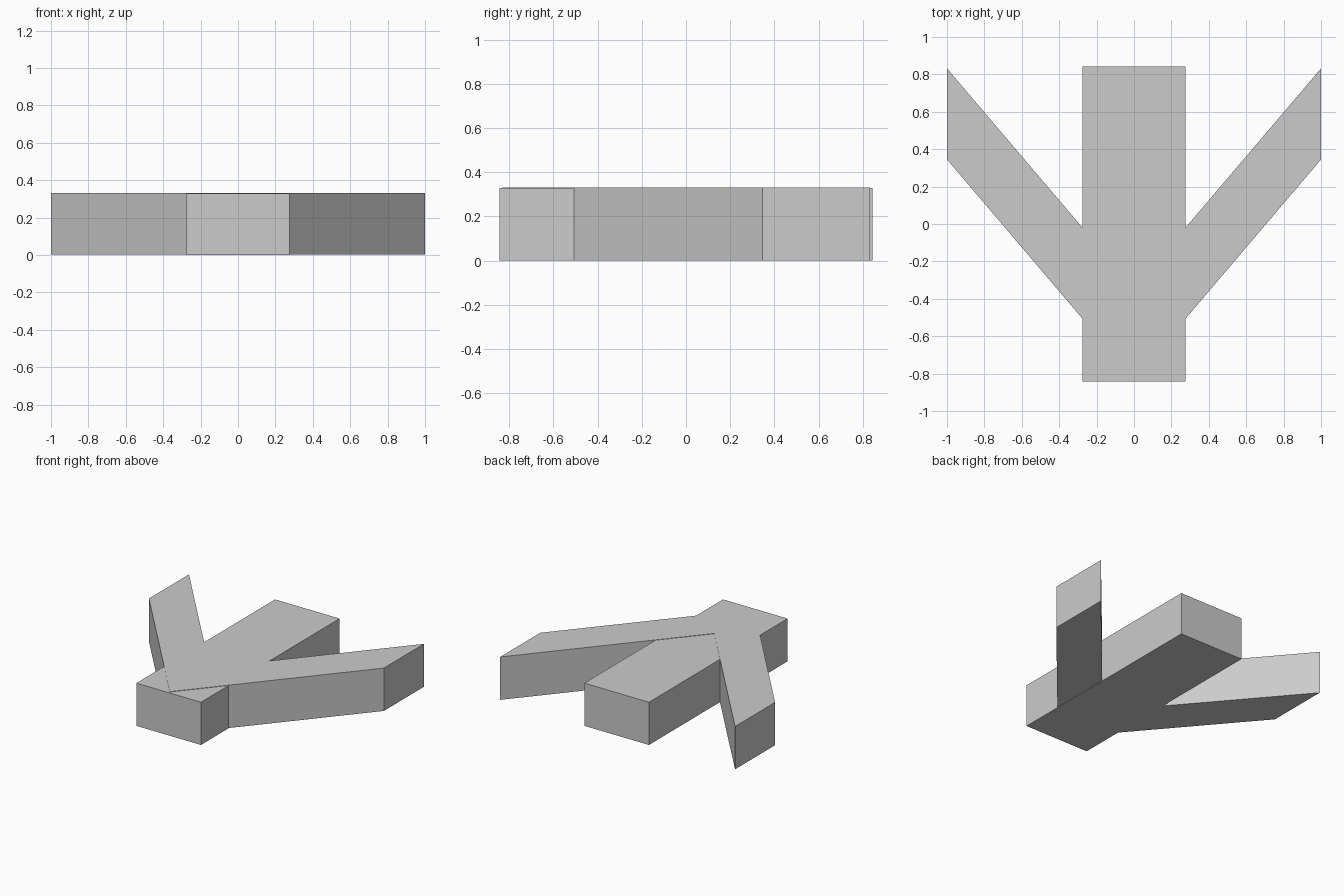
import bpy, bmesh

if "Cube" in bpy.data.objects:
    bpy.data.objects.remove(bpy.data.objects["Cube"])


def prism(name, outline, z0, z1):
    """Extrude a flat outline straight up into a solid."""
    bm = bmesh.new()
    face = bm.faces.new([bm.verts.new((x, y, z0)) for x, y in outline])
    ext = bmesh.ops.extrude_face_region(bm, geom=[face], use_keep_orig=True)
    top = [v for v in ext["geom"] if isinstance(v, bmesh.types.BMVert)]
    bmesh.ops.translate(bm, verts=top, vec=(0, 0, z1 - z0))
    bmesh.ops.recalc_face_normals(bm, faces=bm.faces)
    mesh = bpy.data.meshes.new(name)
    bm.to_mesh(mesh)
    bm.free()
    obj = bpy.data.objects.new(name, mesh)
    bpy.context.collection.objects.link(obj)
    return obj


# Straight central bar
W, L = 0.275, 0.843
prism("central_bar", [(-W, -L), (W, -L), (W, L), (-W, L)], 0.0, 0.329)

# Chevron: two slanted arms meeting inside the bar, a hair above its top
right = [(0, -0.83), (1, 0.345), (1, 0.832), (0, -0.343)]
left = [(-x, y) for x, y in reversed(right[1:3])]
prism("chevron_arms", right + left, 0.002, 0.332)
